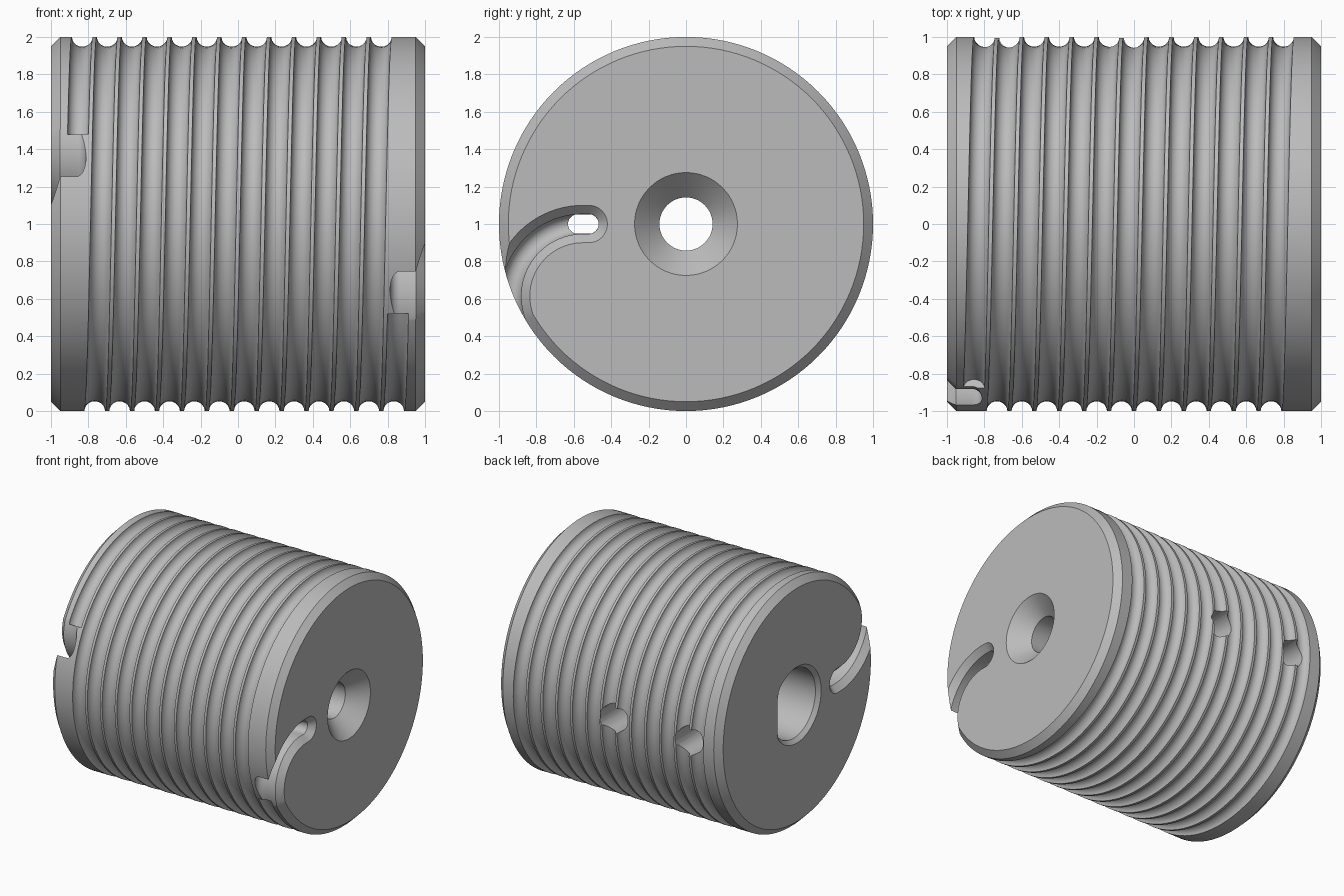
import bpy, bmesh
from math import sin, cos, pi, radians
from mathutils import Vector

if "Cube" in bpy.data.objects:
    bpy.data.objects.remove(bpy.data.objects["Cube"], do_unlink=True)

steel = bpy.data.materials.new("plain_grey")
GREY = (0.5, 0.5, 0.5, 1)
steel.diffuse_color = GREY
steel.use_nodes = True
steel.node_tree.nodes["Principled BSDF"].inputs["Base Color"].default_value = GREY

AXIS = Vector((0, 0, 1))      # drum axis runs along x at this height
ROPE = 0.057                  # groove radius
SLOT = 0.053                  # half width of the end channels
ROPE_X = 0.866                # where the groove meets each end channel


def loft(name, rings):
    """Closed solid through a list of equally long rings of points."""
    bm = bmesh.new()
    rows = [[bm.verts.new(Vector(p) + AXIS) for p in ring] for ring in rings]
    n = len(rows[0])
    for a, b in zip(rows, rows[1:]):
        for i in range(n):
            j = (i + 1) % n
            bm.faces.new((a[i], a[j], b[j], b[i]))
    bm.faces.new(rows[0])
    bm.faces.new(rows[-1])
    bmesh.ops.recalc_face_normals(bm, faces=bm.faces)
    mesh = bpy.data.meshes.new(name)
    bm.to_mesh(mesh)
    bm.free()
    mesh.materials.append(steel)
    ob = bpy.data.objects.new(name, mesh)
    bpy.context.collection.objects.link(ob)
    return ob


def turned(name, profile, y=0, sides=96, side=1):
    """Solid of revolution about an x-parallel axis, profile = (x, radius)."""
    return loft(name, [[(side * x, y + r * cos(2 * pi * i / sides), side * r * sin(2 * pi * i / sides))
                        for i in range(sides)] for x, r in profile])


drum = turned("rope_drum", [(-1, .95), (-.95, 1), (.95, 1), (1, .95)], sides=128)
cutters = []

# Helical rope groove, thirteen turns from front to front
rings = []
STEPS, TURNS = 96, 6.42
count = int(2 * TURNS * STEPS)
for k in range(count + 1):
    u = -TURNS + 2 * TURNS * k / count
    phi = 2 * pi * (u + 6.5)
    ring = []
    for i in range(20):
        a = 2 * pi * i / 20
        r = 1.005 + ROPE * cos(a)
        ring.append((ROPE_X * u / 6.5 + ROPE * sin(a), -r * cos(phi), r * sin(phi)))
    rings.append(ring)
cutters.append(loft("groove_cutter", rings))

# Curved end channel path in (y, z): straight start, arc, straight exit
R, CY, CZ = .385, -.55, -.385
path = [((-.52, 0), (0, 1))]
for k in range(25):
    a = radians(105) * k / 24
    path.append(((CY - R * sin(a), CZ + R * cos(a)), (-sin(a), cos(a))))
(ey, ez), (ny, nz) = path[-1]
path.append(((ey - .4 * nz, ez + .4 * ny), (ny, nz)))

# Channel section (offset, x): round floor, straight walls, flared mouth
half = [(SLOT * sin(pi / 2 * k / 8), ROPE_X - SLOT * cos(pi / 2 * k / 8)) for k in range(9)]
half += [(SLOT, .953), (.12, 1.02)]
section = half + [(-s, x) for s, x in reversed(half[1:])]

for side, label in ((1, "left"), (-1, "right")):
    cutters.append(loft(label + "_channel_cutter", [
        [(side * x, y + s * my, side * (z + s * mz)) for s, x in section]
        for (y, z), (my, mz) in path]))
    cutters.append(turned(label + "_channel_end_cutter",
                          [(x, max(s, .002)) for s, x in half], -.52, 32, side))

# Rope passage joining the two channels
stadium = []
for k in range(32):
    a = 2 * pi * (k + .5) / 32
    stadium.append(((-.519 if cos(a) > 0 else -.579) + .052 * cos(a), .052 * sin(a)))
cutters.append(loft("rope_passage_cutter", [[(x, y, z) for y, z in stadium] for x in (-.86, .86)]))

# Bolt hole with countersink
cutters.append(turned("bolt_hole_cutter",
                      [(.3, .142), (.867, .142), (1, .275), (1.02, .295)], sides=64))

# Shaft bore, flattened on the back side
bore = turned("shaft_bore_cutter", [(-1.02, .33), (-.97, .28), (.5, .28)], sides=64)
for v in bore.data.vertices:
    v.co.y = min(v.co.y, .25)
cutters.append(bore)

# Set screw holes through the back wall
for n, x in enumerate((-.03, -.71)):
    cutters.append(loft(f"set_screw_cutter_{n + 1}", [
        [(x + .11 * cos(2 * pi * i / 40), y, .11 * sin(2 * pi * i / 40)) for i in range(40)]
        for y in (.2, 1.1)]))

# Cut everything out of the drum
bpy.ops.object.select_all(action='DESELECT')
bpy.context.view_layer.objects.active = drum
drum.select_set(True)
for cutter in cutters:
    cutter.hide_render = True
    mod = drum.modifiers.new(cutter.name, 'BOOLEAN')
    mod.operation, mod.solver, mod.object = 'DIFFERENCE', 'MANIFOLD', cutter
    bpy.ops.object.modifier_apply(modifier=mod.name)
for cutter in cutters:
    bpy.data.objects.remove(cutter, do_unlink=True)
bpy.ops.object.shade_smooth_by_angle(angle=radians(30))
